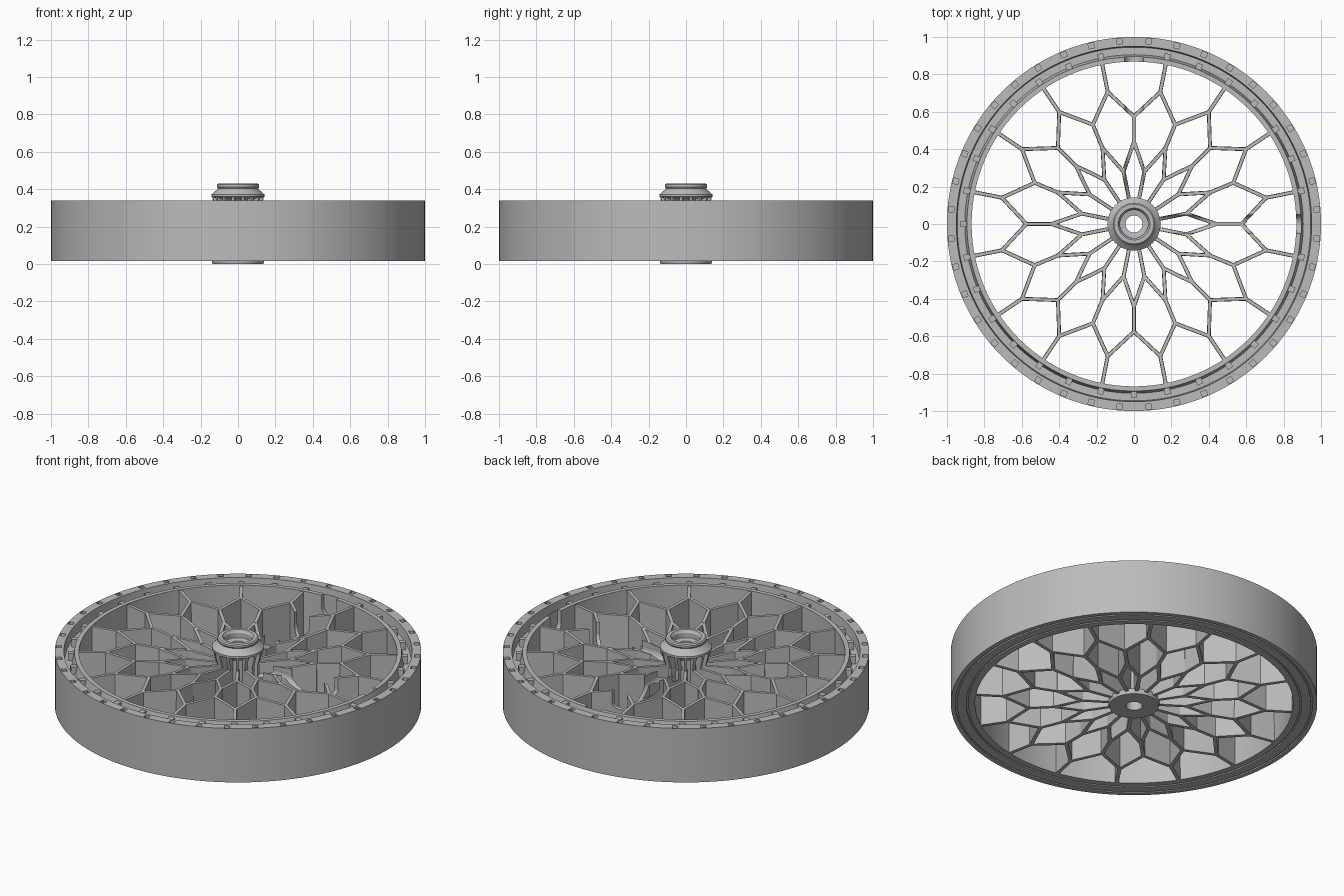
import bpy, bmesh, math
from mathutils import Matrix, Vector

if "Cube" in bpy.data.objects:
    bpy.data.objects.remove(bpy.data.objects["Cube"])

grey = bpy.data.materials.new("plain_grey")
grey.diffuse_color = (0.5, 0.5, 0.5, 1)
grey.use_nodes = True
grey.node_tree.nodes["Principled BSDF"].inputs["Base Color"].default_value = grey.diffuse_color


def make(name, bm):
    bmesh.ops.recalc_face_normals(bm, faces=bm.faces)
    me = bpy.data.meshes.new(name)
    bm.to_mesh(me)
    bm.free()
    me.materials.append(grey)
    ob = bpy.data.objects.new(name, me)
    bpy.context.collection.objects.link(ob)
    return ob


def lathe(name, profile, n):
    """Revolve a closed (radius, z) profile about z."""
    bm = bmesh.new()
    rings = [[bm.verts.new((r * math.cos(2 * math.pi * i / n),
                            r * math.sin(2 * math.pi * i / n), z))
              for r, z in profile] for i in range(n)]
    m = len(profile)
    for i in range(n):
        a, b = rings[i], rings[(i + 1) % n]
        for j in range(m):
            k = (j + 1) % m
            bm.faces.new((a[j], b[j], b[k], a[k]))
    return make(name, bm)


def add_box(bm, r0, r1, width, z0, z1, angle):
    """Box along a radius, turned to an angle about z."""
    mat = (Matrix.Rotation(angle, 4, 'Z')
           @ Matrix.Translation(((r0 + r1) / 2, 0, (z0 + z1) / 2))
           @ Matrix.Diagonal((r1 - r0, width, z1 - z0, 1)))
    bmesh.ops.create_cube(bm, size=1, matrix=mat)


def add_rod(bm, r0, r1, radius, z, angle):
    mat = (Matrix.Rotation(angle, 4, 'Z')
           @ Matrix.Translation(((r0 + r1) / 2, 0, z))
           @ Matrix.Rotation(math.pi / 2, 4, 'Y'))
    bmesh.ops.create_cone(bm, cap_ends=True, segments=24, radius1=radius,
                          radius2=radius, depth=r1 - r0, matrix=mat)


def cut(ob, cutter):
    cutter.hide_render = True
    mod = ob.modifiers.new("cut", 'BOOLEAN')
    mod.operation = 'DIFFERENCE'
    mod.solver = 'EXACT'
    mod.use_self = True
    mod.object = cutter
    bpy.context.view_layer.objects.active = ob
    bpy.ops.object.modifier_apply(modifier=mod.name)
    bpy.data.objects.remove(cutter)


def smooth(ob):
    bpy.ops.object.select_all(action='DESELECT')
    ob.select_set(True)
    bpy.context.view_layer.objects.active = ob
    bpy.ops.object.shade_smooth_by_angle(angle=math.radians(30))


AXES = (0, math.pi / 2)      # directions of the two set screws
STEP = math.pi / 8           # sixteen petals

# Rim with an upper channel and shallow rings underneath
rim = lathe("rim", [
    (1.0, 0.015), (1.0, 0.34), (0.95, 0.34), (0.945, 0.28), (0.905, 0.28),
    (0.893, 0.333), (0.868, 0.333), (0.868, 0.015), (0.905, 0.015),
    (0.905, 0.023), (0.915, 0.023), (0.915, 0.015), (0.965, 0.015),
    (0.965, 0.023), (0.975, 0.023), (0.975, 0.015)], 160)

# Small notches around the top lip, and screw access recesses
bm = bmesh.new()
for i in range(40):
    add_box(bm, 0.966, 0.994, 0.03, 0.315, 0.36, (i + 0.5) * math.pi / 20)
cut(rim, make("lip_notch_cutter", bm))
bm = bmesh.new()
for a in AXES:
    add_rod(bm, 0.8, 0.892, 0.05, 0.26, a)
    add_box(bm, 0.8, 0.892, 0.1, 0.26, 0.36, a)
cut(rim, make("rim_recess_cutter", bm))
smooth(rim)

# Tabs lying in the rim channel
bm = bmesh.new()
for i in range(32):
    if i not in (0, 8):
        add_box(bm, 0.892, 0.928, 0.032, 0.27, 0.325, i * math.pi / 16)
make("rim_tabs", bm)


# Petal web: upright walls whose tops dip towards the hub
def wall_top(r):
    if r > 0.55:
        return 0.328
    return 0.27 + 0.058 * max(0, r - 0.1) / 0.45


def add_wall(bm, r0, a0, r1, a1, thick=0.018):
    p = Vector((r0 * math.cos(a0), r0 * math.sin(a0), 0))
    q = Vector((r1 * math.cos(a1), r1 * math.sin(a1), 0))
    d = (q - p).normalized()
    p, q = p - d * 0.006, q + d * 0.006
    s = Vector((-d.y, d.x, 0))
    vs = []
    for z0, z1, t in ((0.015, 0.015, thick * 1.15),
                      (wall_top(r0), wall_top(r1), thick)):
        for pt, z, sg in ((p, z0, -1), (q, z1, -1), (q, z1, 1), (p, z0, 1)):
            vs.append(bm.verts.new(pt + s * sg * t / 2 + Vector((0, 0, z))))
    for f in ((3, 2, 1, 0), (4, 5, 6, 7), (0, 1, 5, 4),
              (1, 2, 6, 5), (2, 3, 7, 6), (3, 0, 4, 7)):
        bm.faces.new([vs[i] for i in f])


bm = bmesh.new()
for i in range(16):
    mid = i * STEP
    add_wall(bm, 0.44, mid, 0.575, mid)
    add_wall(bm, 0.07, mid + STEP / 2, 0.285, mid + STEP / 2)
    add_wall(bm, 0.72, mid + STEP / 2, 0.872, mid + STEP / 2)
    for side in (-STEP / 2, STEP / 2):
        add_wall(bm, 0.285, mid + side, 0.44, mid)
        add_wall(bm, 0.575, mid, 0.72, mid + side)
web = make("petal_web", bm)

# Screwdriver paths through the web
bm = bmesh.new()
for a in AXES:
    add_rod(bm, 0.12, 0.86, 0.05, 0.26, a)
    add_box(bm, 0.13, 0.85, 0.098, 0.26, 0.4, a)
cut(web, make("web_path_cutter", bm))

# Hub with collar, stepped mouth and through bore
hub = lathe("hub", [
    (0.045, 0), (0.135, 0), (0.14, 0.015), (0.14, 0.03), (0.09, 0.035),
    (0.088, 0.32), (0.105, 0.345), (0.142, 0.36), (0.142, 0.372),
    (0.115, 0.395), (0.108, 0.405), (0.113, 0.412), (0.113, 0.424),
    (0.106, 0.43), (0.085, 0.43), (0.075, 0.415), (0.075, 0.385),
    (0.045, 0.38)], 64)
bm = bmesh.new()
for a in AXES:
    add_rod(bm, 0.02, 0.2, 0.032, 0.275, a)
cut(hub, make("screw_hole_cutter", bm))
smooth(hub)

# Gussets holding up the hub collar
bm = bmesh.new()
for i in range(16):
    rot = Matrix.Rotation((i + 0.5) * STEP, 4, 'Z')
    tri = ((0.08, 0.2), (0.1, 0.2), (0.14, 0.362), (0.08, 0.362))
    lo, hi = ([bm.verts.new(rot @ Vector((r, y, z))) for r, z in tri]
              for y in (-0.008, 0.008))
    bm.faces.new(lo)
    bm.faces.new(hi[::-1])
    for j in range(4):
        k = (j + 1) % 4
        bm.faces.new((lo[j], hi[j], hi[k], lo[k]))
make("hub_gussets", bm)
